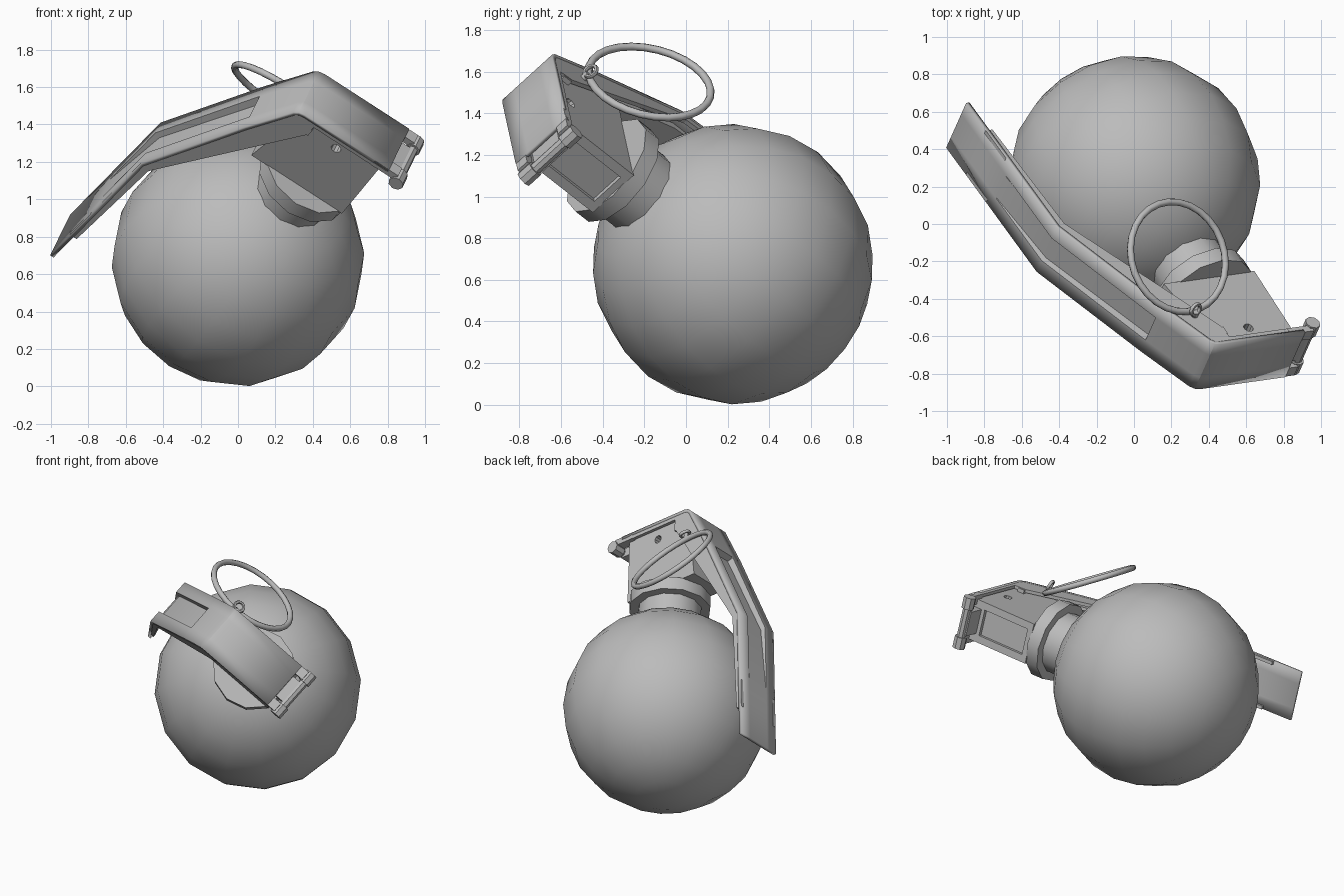
import bpy, bmesh, math
from mathutils import Matrix, Vector

if "Cube" in bpy.data.objects:
    bpy.data.objects.remove(bpy.data.objects["Cube"])

# Tilted local frame: X along the head, Y across it, Z up the neck, origin at the ball centre
U = Vector((0.835, 0.118, -0.54)).normalized()
W = Vector((0.309, 0.703, 0.643))
W = (W - U * W.dot(U)).normalized()
A = U.cross(W)
FRAME = Matrix((U, W, A)).transposed().to_4x4()
FRAME.translation = (0, 0.225, 0.675)

grey = bpy.data.materials.new("metal grey")
grey.diffuse_color = (0.5, 0.5, 0.5, 1)
grey.use_nodes = True
grey.node_tree.nodes["Principled BSDF"].inputs["Base Color"].default_value = grey.diffuse_color


def make(name, bm, matrix=FRAME, smooth=None):
    bmesh.ops.recalc_face_normals(bm, faces=bm.faces)
    me = bpy.data.meshes.new(name)
    bm.to_mesh(me)
    bm.free()
    ob = bpy.data.objects.new(name, me)
    bpy.context.collection.objects.link(ob)
    me.materials.append(grey)
    ob.matrix_world = matrix
    if smooth:
        bpy.ops.object.select_all(action='DESELECT')
        ob.select_set(True)
        bpy.context.view_layer.objects.active = ob
        bpy.ops.object.shade_smooth_by_angle(angle=math.radians(smooth))
    return ob


def prism(name, outline, y0, y1):
    """Outline in the XZ plane, extruded along Y."""
    bm = bmesh.new()
    face = bm.faces.new([bm.verts.new((x, y0, z)) for x, z in outline])
    ext = bmesh.ops.extrude_face_region(bm, geom=[face])
    verts = [v for v in ext['geom'] if isinstance(v, bmesh.types.BMVert)]
    bmesh.ops.translate(bm, verts=verts, vec=(0, y1 - y0, 0))
    return make(name, bm)


def box(name, x0, x1, y0, y1, z0, z1):
    return prism(name, [(x0, z0), (x1, z0), (x1, z1), (x0, z1)], y0, y1)


def cylinder(name, p, q, r, sides, smooth=None):
    p, q = Vector(p), Vector(q)
    bm = bmesh.new()
    m = Matrix.Translation((p + q) / 2) @ (q - p).to_track_quat('Z', 'Y').to_matrix().to_4x4()
    bmesh.ops.create_cone(bm, cap_ends=True, segments=sides, radius1=r, radius2=r,
                          depth=(q - p).length, matrix=m)
    return make(name, bm, smooth=smooth)


def ring(name, centre, normal, big, small, n, k, matrix):
    rot = Matrix.Translation(centre) @ Vector(normal).to_track_quat('Z', 'Y').to_matrix().to_4x4()
    bm = bmesh.new()
    loops = []
    for i in range(n):
        t = 2 * math.pi * i / n
        loop = []
        for j in range(k):
            s = 2 * math.pi * j / k
            d = big + small * math.cos(s)
            loop.append(bm.verts.new(rot @ Vector((d * math.cos(t), d * math.sin(t), small * math.sin(s)))))
        loops.append(loop)
    for i in range(n):
        a, b = loops[i], loops[(i + 1) % n]
        for j in range(k):
            bm.faces.new((a[j], b[j], b[(j + 1) % k], a[(j + 1) % k]))
    return make(name, bm, matrix, smooth=60)


def cut(target, cutter):
    mod = target.modifiers.new("cut", 'BOOLEAN')
    mod.operation = 'DIFFERENCE'
    mod.solver = 'EXACT'
    mod.object = cutter
    cutter.hide_render = True
    cutter.hide_viewport = True


# Ball
bm = bmesh.new()
bmesh.ops.create_uvsphere(bm, u_segments=16, v_segments=12, radius=0.676)
make("ball", bm, smooth=60)

# Neck and collar
cylinder("neck", (0, 0, 0.5), (0, 0, 0.8), 0.21, 12, smooth=40)
cylinder("collar", (0, 0, 0.775), (0, 0, 0.865), 0.27, 12, smooth=40)

# Fuse body with a through hole and a recessed end panel
body = prism("fuse_body", [(0.25, 1.335), (-0.26, 1.335), (-0.33, 0.86), (0.25, 0.86)], -0.14, 0.14)
cut(body, cylinder("hole_cutter", (0, -0.3, 1.25), (0, 0.3, 1.25), 0.028, 10))
cut(body, box("panel_cutter", 0.225, 0.4, -0.09, 0.09, 0.9, 1.25))
box("cross_bar", -0.21, -0.165, -0.165, 0.165, 1.24, 1.29)

# Safety lever: sheet folded along a path, with a pressed groove that fades out
corner, bend, tip = Vector((-0.31, 1.366)), Vector((-0.77, 0.385)), Vector((-0.83, -0.57))
groove_a = corner.lerp(bend, 0.33)
path = [((0.29, 1.366), 0), ((-0.25, 1.366), 0), ((-0.285, 1.358), 0), ((-0.31, 1.335), 0),
        (groove_a, 0), (corner.lerp(bend, 0.335), 0.045), (bend, 0.035),
        (bend.lerp(tip, 0.5), 0), (tip, 0)]
across = [(-0.17, 0), (-0.085, 0), (-0.08, 1), (0.08, 1), (0.085, 0), (0.17, 0)]
bm = bmesh.new()
rows = []
for p, g in path:
    inward = Vector((0.93, -0.3)) * g
    rows.append([bm.verts.new((p[0] + inward.x * k, y, p[1] + inward.y * k)) for y, k in across])
for r, s in zip(rows, rows[1:]):
    for j in range(len(across) - 1):
        bm.faces.new((r[j], r[j + 1], s[j + 1], s[j]))
lever = make("safety_lever", bm, smooth=25)
# The sheet thickens towards the ball
if lever.data.polygons[0].normal.z < 0:
    lever.data.flip_normals()
mod = lever.modifiers.new("thickness", 'SOLIDIFY')
mod.thickness = 0.022
mod.offset = -1

# Folded side flanges of the lever
flange = [(0.2, 1.362), (-0.25, 1.362), (-0.283, 1.354), (-0.308, 1.333), (-0.767, 0.385),
          (-0.818, -0.36), (-0.775, -0.36), (-0.71, 0.366), (-0.18, 1.236), (-0.17, 1.32), (0.2, 1.32)]
for side in (-1, 1):
    prism("lever_flange", flange, side * 0.169, side * 0.147)

# Hinge at the end of the head
box("hinge_hook", 0.24, 0.37, -0.085, 0.085, 1.275, 1.335)
cylinder("hinge_pin", (0.365, -0.15, 1.312), (0.365, 0.15, 1.312), 0.03, 8)
for side in (-1, 1):
    cylinder("hinge_knob", (0.365, side * 0.1, 1.312), (0.365, side * 0.18, 1.312), 0.042, 8)
    box("hinge_ear", 0.2, 0.35, side * 0.17, side * 0.105, 1.32, 1.362)

# Pull ring with its pin and eyelet
cylinder("safety_pin", (-0.27, -0.16, 1.14), (-0.3, 0.2, 1.14), 0.018, 8, smooth=60)
ring("pin_eyelet", (-0.305, 0.215, 1.138), (0.2, 0.3, 0.9), 0.032, 0.011, 12, 6, FRAME)
ring("pull_ring", (0.235, -0.175, 1.55), (0.53, 0.2, 0.82), 0.3, 0.019, 28, 8, Matrix.Identity(4))
